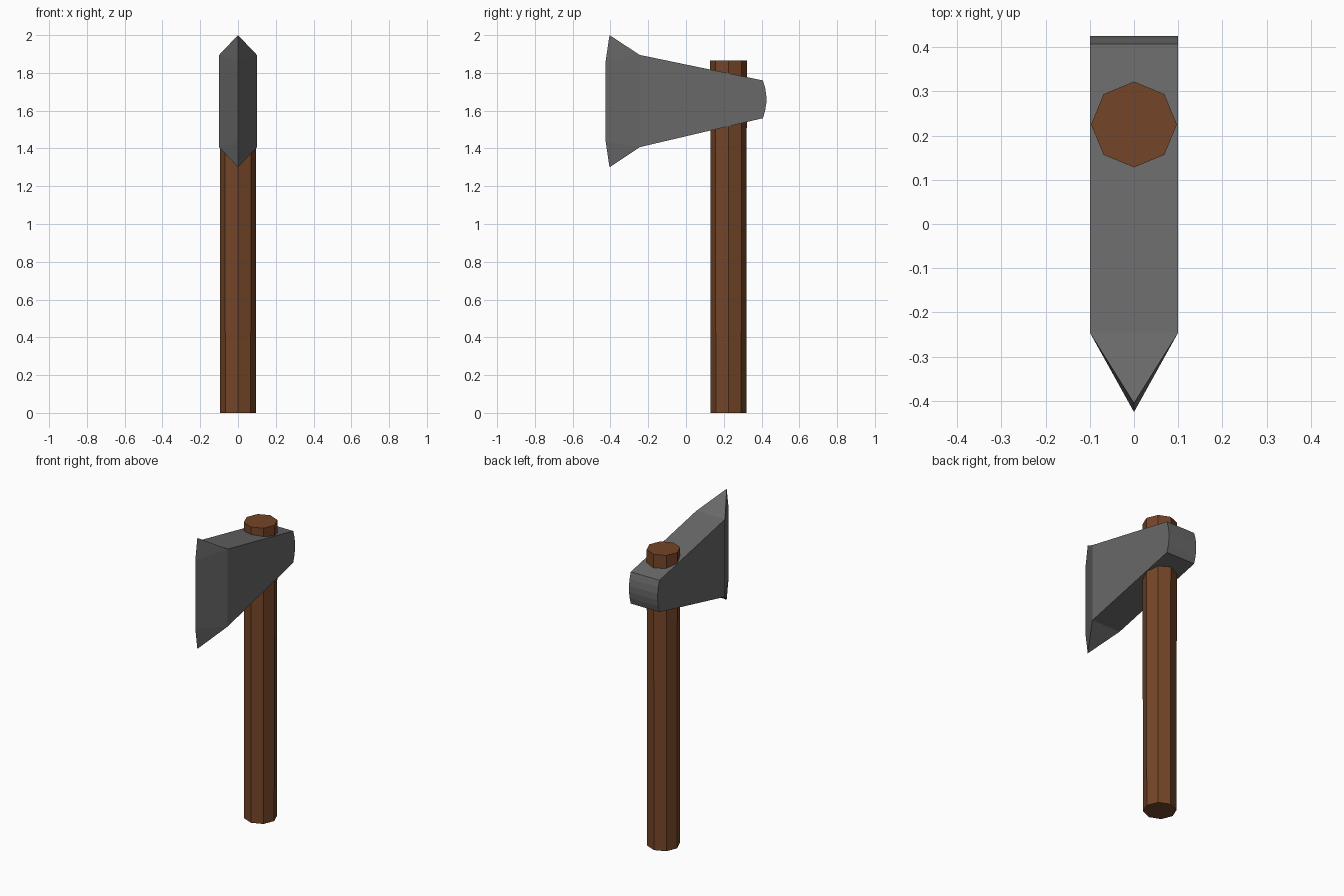
import bpy, bmesh, math

if "Cube" in bpy.data.objects:
    bpy.data.objects.remove(bpy.data.objects["Cube"])


def material(name, rgb):
    m = bpy.data.materials.new(name)
    m.diffuse_color = (*rgb, 1)
    m.use_nodes = True
    m.node_tree.nodes["Principled BSDF"].inputs["Base Color"].default_value = m.diffuse_color
    return m


def make_object(name, bm, mat):
    bmesh.ops.recalc_face_normals(bm, faces=bm.faces)
    me = bpy.data.meshes.new(name)
    bm.to_mesh(me)
    bm.free()
    me.materials.append(mat)
    ob = bpy.data.objects.new(name, me)
    bpy.context.collection.objects.link(ob)
    return ob


steel = material("dark steel", (0.14, 0.14, 0.14))
wood = material("brown wood", (0.175, 0.06, 0.02))

# Handle: eight-sided shaft through the head
bm = bmesh.new()
rings = []
for z, r in ((0, 0.095), (1.865, 0.097)):
    rings.append([bm.verts.new((r * math.cos(i * math.pi / 4),
                                0.225 + r * math.sin(i * math.pi / 4), z)) for i in range(8)])
for i in range(8):
    j = (i + 1) % 8
    bm.faces.new((rings[0][i], rings[0][j], rings[1][j], rings[1][i]))
for ring in rings:
    bm.faces.new(ring)
make_object("handle", bm, wood)

# Head: flat cheeks, rounded butt, wedge closing to a cutting edge
W, N = 0.1, 5
butt = [(0.407 + 0.018 * (1 - (2 * i / N - 1) ** 2) / 0.96, 1.56 + 0.2 * i / N) for i in range(N + 1)]
cheek = [(-0.245, 1.407)] + butt + [(-0.245, 1.895)]
edge = [(-0.405, 1.30), (-0.425, 1.435), (-0.425, 1.865), (-0.405, 2.0)]
bm = bmesh.new()
sides = [[bm.verts.new((x, y, z)) for y, z in cheek] for x in (-W, W)]
blade = [bm.verts.new((0, y, z)) for y, z in edge]
left, right = sides
for i in range(len(cheek) - 1):
    bm.faces.new((left[i], left[i + 1], right[i + 1], right[i]))
for s in sides:
    bm.faces.new(s)
    # bevel of the blade on this side
    bm.faces.new((s[0], blade[0], blade[1]))
    bm.faces.new((s[0], blade[1], blade[2], s[-1]))
    bm.faces.new((s[-1], blade[2], blade[3]))
# Upper and lower blade tips
bm.faces.new((left[0], right[0], blade[0]))
bm.faces.new((left[-1], right[-1], blade[3]))
make_object("axe_head", bm, steel)
